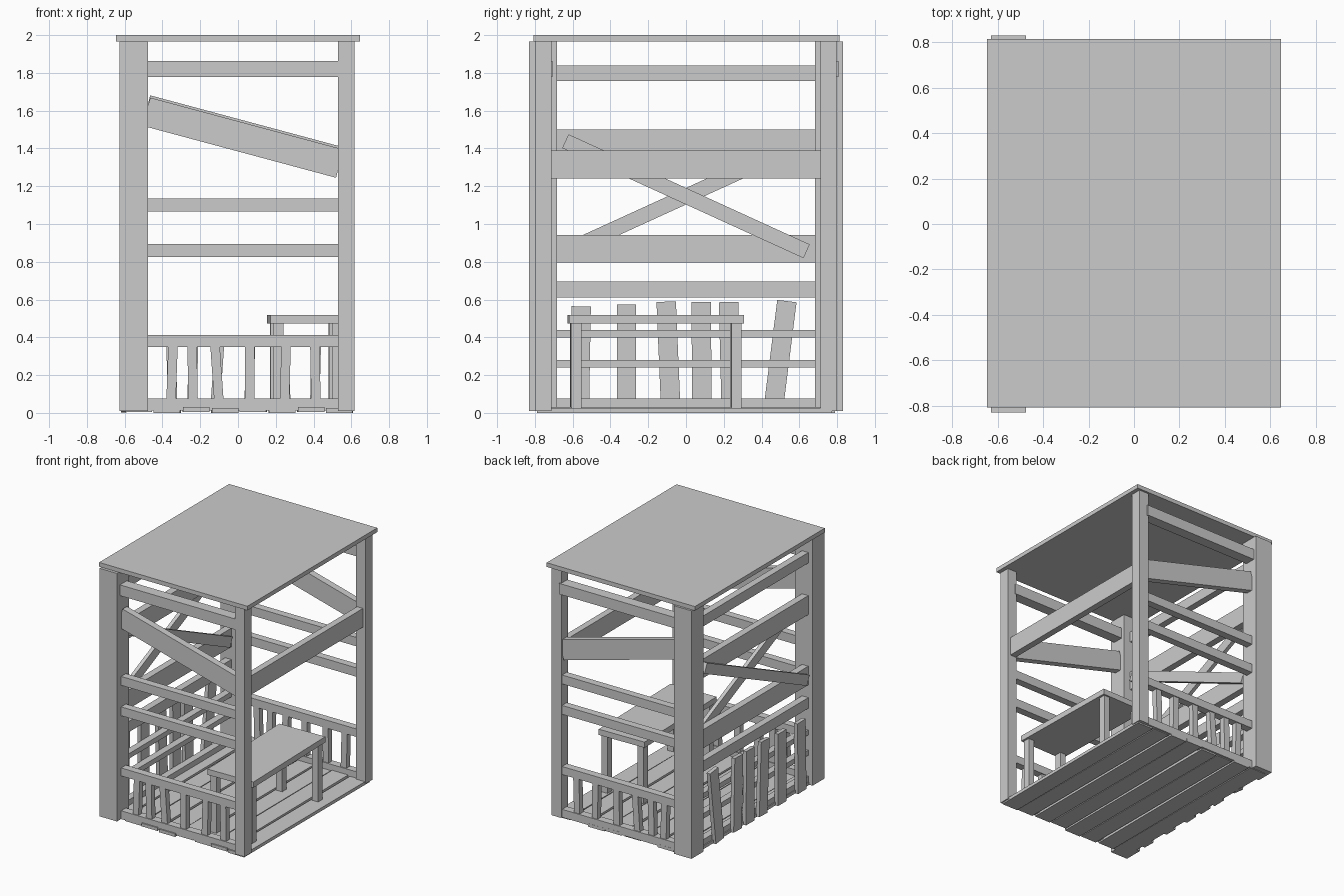
import bpy, bmesh, math
from mathutils import Matrix, Vector

if "Cube" in bpy.data.objects:
    bpy.data.objects.remove(bpy.data.objects["Cube"])


def box(name, center, size, axis='X', angle=0.0):
    """Flat-sided timber, rotated about its own centre."""
    mesh = bpy.data.meshes.new(name)
    bm = bmesh.new()
    m = (Matrix.Translation(Vector(center)) @ Matrix.Rotation(angle, 4, axis)
         @ Matrix.Diagonal((*size, 1.0)))
    bmesh.ops.create_cube(bm, size=1.0, matrix=m)
    bm.to_mesh(mesh)
    bm.free()
    ob = bpy.data.objects.new(name, mesh)
    bpy.context.collection.objects.link(ob)
    return ob


def span(name, x, y, z):
    """Timber given by its (min, max) on each axis."""
    r = (x, y, z)
    return box(name, [(a + b) / 2 for a, b in r], [b - a for a, b in r])


# Roof slab
span("roof", (-0.647, 0.647), (-0.807, 0.813), (1.967, 2.0))

# Corner posts: thick on the left, slim on the right
for s, side in ((-1, "front"), (1, "back")):
    box(side + "_left_post", (-0.552, s * 0.756, 0.989), (0.153, 0.148, 1.957))
    box(side + "_right_post", (0.573, s * 0.755, 0.989), (0.085, 0.085, 1.957))

# Front and back walls: rails, sloping plank, balusters
rails = [(1.778, 1.863, 0.085), (1.065, 1.135, 0.06), (0.825, 0.895, 0.06),
         (0.35, 0.413, 0.06), (0.012, 0.075, 0.06)]
baluster_x = [-0.35, -0.24, -0.11, 0.062, 0.25, 0.41]
leans = {"front": [2, -1, -4, 0, 1.5, -1], "back": [-1.5, 1.5, 4, 1, -1, 1.5]}
for side, y, dz in (("front", -0.748, 0.0), ("back", 0.757, 0.012)):
    for i, (z0, z1, d) in enumerate(rails):
        yc = y if d < 0.08 else y + (0.008 if y > 0 else -0.002)
        span(f"{side}_rail_{i}", (-0.49, 0.545), (yc - d / 2, yc + d / 2), (z0, z1))
    a = math.atan2(0.27, 1.005)
    box(side + "_sloping_plank", (0.027, y, 1.457 + dz),
        (1.06, 0.055, 0.16 * math.cos(a)), 'Y', a)
    for i, (x, lean) in enumerate(zip(baluster_x, leans[side])):
        box(f"{side}_baluster_{i}", (x, y, 0.19), (0.05, 0.045, 0.35),
            'Y', math.radians(lean))

# Right wall: one wide beam
span("right_beam", (0.54, 0.592), (-0.72, 0.72), (1.24, 1.388))

# Left wall: rails and wide planks
for i, (z0, z1) in enumerate([(1.757, 1.84), (1.35, 1.5), (0.795, 0.943), (0.61, 0.695),
                              (0.4, 0.44), (0.24, 0.28), (0.012, 0.075)]):
    span(f"left_rail_{i}", (-0.59, -0.535), (-0.69, 0.69), (z0, z1))

# Crossed braces, one on each face of the left wall
brace = math.atan2(110, 241)
box("inner_brace", (-0.52, 0.0, 1.147), (0.03, 1.404, 0.08), 'X', -brace)
box("outer_brace", (-0.605, 0.0, 1.147), (0.03, 1.404, 0.08), 'X', brace)

# Leaning slats outside the left wall: bottom y, top y, top z
for i, (y0, y1, top) in enumerate([(-0.565, -0.555, 0.565), (-0.315, -0.315, 0.575),
                                   (-0.08, -0.105, 0.59), (0.085, 0.08, 0.588),
                                   (0.24, 0.225, 0.588), (0.46, 0.535, 0.595)]):
    box(f"left_slat_{i}", (-0.605, (y0 + y1) / 2, top / 2 + 0.003), (0.03, 0.103, top - 0.008),
        'X', -math.atan2(y1 - y0, top))

# Floor planks with slight unevenness
for i in range(8):
    z = 0.0 if i % 2 else 0.006
    x = -0.527 + i * 0.152
    y = 0.008 * (-1) ** (i // 2)
    box(f"floor_plank_{i}", (x, y, z + 0.0125), (0.14, 1.56, 0.025),
        'Z', math.radians((0.2, -0.15, 0.1)[i % 3]))

# Table, turned slightly
turn = math.radians(1.2)
tc = Vector((0.36, -0.16, 0))
box("table_top", tc + Vector((0, 0, 0.497)), (0.395, 0.925, 0.045), 'Z', turn)
for sx in (-1, 1):
    for sy in (-1, 1):
        off = Matrix.Rotation(turn, 3, 'Z') @ Vector((sx * 0.155, sy * 0.423, 0.25))
        box("table_leg", tc + off, (0.052, 0.054, 0.46), 'Z', turn)
